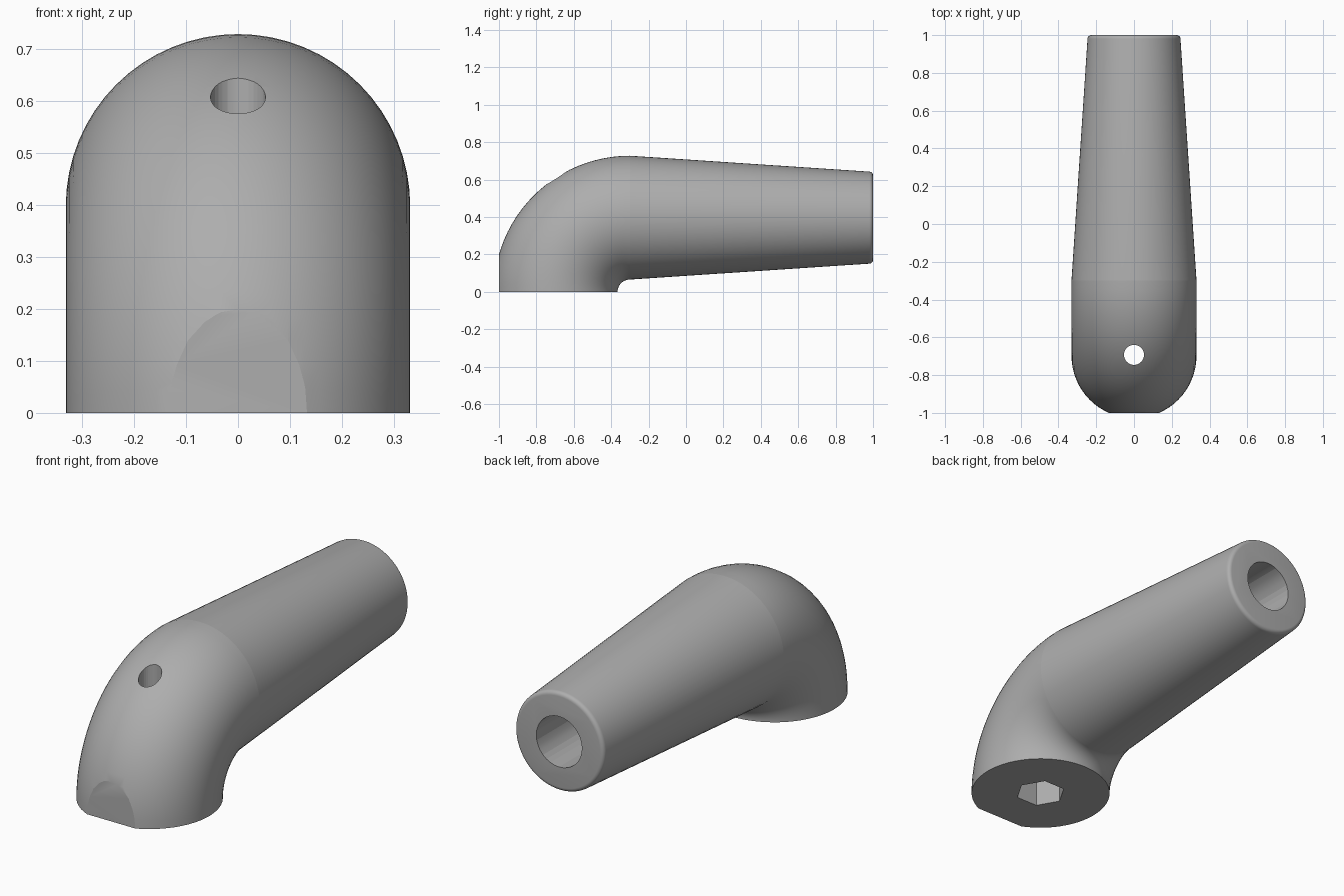
import bpy
import bmesh
from math import sin, cos, pi, radians
from mathutils import Matrix, Vector

if "Cube" in bpy.data.objects:
    bpy.data.objects.remove(bpy.data.objects["Cube"])

SEGMENTS = 64
TUBE_R, BEND_R, PIVOT_Y = 0.331, 0.397, -0.30
BASE_Y = PIVOT_Y - BEND_R

# Plain grey
grey = bpy.data.materials.new("grey")
grey.use_nodes = True
colour = (0.42, 0.42, 0.42, 1)
grey.diffuse_color = colour
grey.node_tree.nodes["Principled BSDF"].inputs["Base Color"].default_value = colour


def make_object(name, bm):
    bmesh.ops.recalc_face_normals(bm, faces=bm.faces)
    mesh = bpy.data.meshes.new(name)
    bm.to_mesh(mesh)
    bm.free()
    mesh.materials.append(grey)
    obj = bpy.data.objects.new(name, mesh)
    bpy.context.collection.objects.link(obj)
    return obj


def add_ring(bm, centre, across, radius):
    """Circle spanned by the x axis and the given direction."""
    return [bm.verts.new(centre + radius * (cos(a) * Vector((1, 0, 0)) + sin(a) * across))
            for a in (2 * pi * i / SEGMENTS for i in range(SEGMENTS))]


def cylinder(name, sides, radius, start, end, turn=0):
    bm = bmesh.new()
    start, end = Vector(start), Vector(end)
    axis = end - start
    place = (Matrix.Translation((start + end) / 2)
             @ axis.to_track_quat('Z', 'Y').to_matrix().to_4x4() @ Matrix.Rotation(turn, 4, 'Z'))
    bmesh.ops.create_cone(bm, cap_ends=True, segments=sides, radius1=radius,
                          radius2=radius, depth=axis.length, matrix=place)
    return make_object(name, bm)


def cut(target, cutter):
    mod = target.modifiers.new("cut", 'BOOLEAN')
    mod.operation, mod.solver, mod.object = 'DIFFERENCE', 'EXACT', cutter
    bpy.context.view_layer.objects.active = target
    bpy.ops.object.modifier_apply(modifier=mod.name)
    bpy.data.objects.remove(cutter)


# Quarter bend rising from the base, then the tapered grip with a rounded rim
bm = bmesh.new()
rings = []
STEPS = 24
for i in range(STEPS + 1):
    a = pi / 2 * i / STEPS
    outward = Vector((0, -cos(a), sin(a)))
    rings.append(add_ring(bm, Vector((0, PIVOT_Y, 0)) + BEND_R * outward, outward, TUBE_R))
seam = rings[-1]
RIM, END_R = 0.02, 0.246
profile = [(1 - RIM + RIM * sin(a), END_R - RIM + RIM * cos(a))
           for a in (pi / 2 * k / 5 for k in range(6))]
for y, r in profile:
    rings.append(add_ring(bm, Vector((0, y, BEND_R)), Vector((0, 0, 1)), r))
for lower, upper in zip(rings, rings[1:]):
    for i in range(SEGMENTS):
        j = (i + 1) % SEGMENTS
        bm.faces.new((lower[i], lower[j], upper[j], upper[i]))
bm.faces.new(rings[0])
bm.faces.new(rings[-1])
for i in range(SEGMENTS):
    bm.edges.get((seam[i], seam[(i + 1) % SEGMENTS])).smooth = False
handle = make_object("bent_handle", bm)

# Flat on the front of the base
bm = bmesh.new()
bmesh.ops.create_cube(bm, size=1, matrix=Matrix.Translation((0, -1.5, 0.2)))
cut(handle, make_object("front_flat_cutter", bm))

# Screw hole, hexagonal socket below it, and bore in the grip end
cut(handle, cylinder("screw_hole_cutter", 32, 0.053, (0, BASE_Y + 0.004, -0.2), (0, BASE_Y + 0.004, 1)))
cut(handle, cylinder("hex_socket_cutter", 6, 0.118, (0, BASE_Y, -0.2), (0, BASE_Y, 0.3), radians(90)))
cut(handle, cylinder("grip_bore_cutter", 32, 0.126, (0, 1.2, BEND_R), (0, 0, BEND_R)))

# Smooth shading with sharp rims
bpy.ops.object.select_all(action='DESELECT')
handle.select_set(True)
bpy.context.view_layer.objects.active = handle
bpy.ops.object.shade_smooth_by_angle(angle=radians(30))
